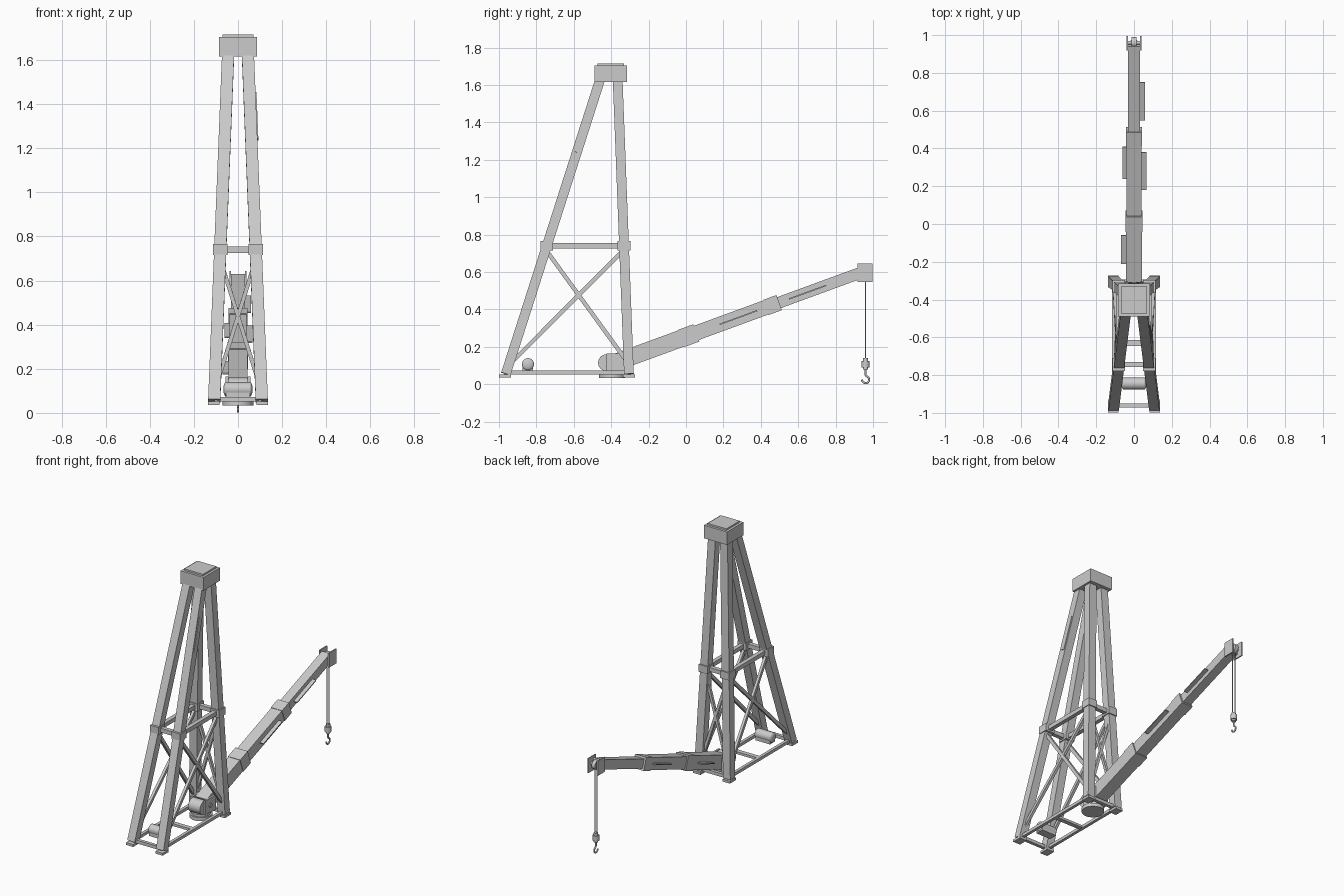
import bpy, math
from mathutils import Vector, Matrix

if "Cube" in bpy.data.objects:
    bpy.data.objects.remove(bpy.data.objects["Cube"])


def box(name, c, s, rx=0.0):
    bpy.ops.mesh.primitive_cube_add(size=1, location=c, rotation=(rx, 0, 0))
    o = bpy.context.object
    o.name = name
    o.scale = s
    return o


def beam(name, a, b, w, d):
    """Box from a to b: w is the width along x, d the other way."""
    a, b = Vector(a), Vector(b)
    z = (b - a).normalized()
    ref = Vector((1, 0, 0)) if abs(z.x) < 0.9 else Vector((0, 1, 0))
    y = z.cross(ref).normalized()
    x = y.cross(z)
    o = box(name, (0, 0, 0), (1, 1, 1))
    rot = Matrix((x, y, z)).transposed().to_4x4()
    o.matrix_world = (Matrix.Translation((a + b) / 2) @ rot
                      @ Matrix.Diagonal((w, d, (b - a).length, 1)))
    return o


def cyl(name, c, r, h, axis='Z', n=24):
    rot = {'X': (0, math.pi / 2, 0), 'Y': (math.pi / 2, 0, 0), 'Z': (0, 0, 0)}[axis]
    bpy.ops.mesh.primitive_cylinder_add(vertices=n, radius=r, depth=h, location=c, rotation=rot)
    o = bpy.context.object
    o.name = name
    bpy.ops.object.shade_smooth_by_angle()
    return o


def leg(front, side, z):
    t = (z - 0.05) / 1.57
    y = -0.965 + 0.503 * t if front else -0.305 - 0.06 * t
    return Vector((side * (0.108 - 0.063 * t), y, z))


# Mast legs, feet and collars
for front in (True, False):
    tag = "front" if front else "rear"
    for s in (-1, 1):
        beam(tag + "_leg", leg(front, s, 0.055), leg(front, s, 1.63), 0.055, 0.052)
        p = leg(front, s, 0.043)
        box(tag + "_foot", (s * 0.11, p.y, 0.043), (0.054, 0.064, 0.016))
        p = leg(front, s, 0.74)
        box(tag + "_collar", p, (0.066, 0.068, 0.05))
    # Cross beams between left and right
    for z, d, n in ((0.74, 0.028, "_tie_beam"), (0.062, 0.022, "_base_beam")):
        beam(tag + n, leg(front, -1, z), leg(front, 1, z), d, d)

# Side beams and braces
for s in (-1, 1):
    for z, d, n in ((0.74, 0.028, "side_tie_beam"), (0.062, 0.02, "base_rail")):
        beam(n, leg(True, s, z), leg(False, s, z), d, d)
    beam("side_brace", leg(True, s, 0.72), leg(False, s, 0.11), 0.018, 0.022)
    beam("side_brace", leg(True, s, 0.10), leg(False, s, 0.72), 0.018, 0.022)
    beam("rear_brace", leg(False, s, 0.10), leg(False, -s, 0.70), 0.018, 0.018)
box("base_cross_beam", (0, -0.63, 0.062), (0.2, 0.03, 0.016))

# Flat panel on the right front leg
a, b = leg(True, 1, 1.24), leg(True, 1, 1.45)
off = Vector((0.029, 0, 0))
beam("leg_panel", a + off, b + off, 0.006, 0.036)

# Mast cap
box("mast_cap", (0, -0.402, 1.66), (0.172, 0.174, 0.088))
box("mast_cap_plate", (0, -0.402, 1.709), (0.14, 0.142, 0.012))

# Winch
cyl("winch_drum", (0, -0.845, 0.107), 0.032, 0.11, 'X')
for s in (-1, 1):
    bpy.ops.mesh.primitive_uv_sphere_add(segments=24, ring_count=12, radius=0.032,
                                         location=(s * 0.054, -0.845, 0.107))
    o = bpy.context.object
    o.name = "winch_end"
    o.scale.x = 0.4
    bpy.ops.object.shade_smooth_by_angle()
box("winch_bed", (0, -0.845, 0.085), (0.11, 0.056, 0.03))

# Turntable and boom bracket
cyl("turntable", (0, -0.395, 0.045), 0.07, 0.024, n=32)
cyl("turntable_ring", (0, -0.395, 0.062), 0.06, 0.02, n=32)
for s in (-1, 1):
    box("boom_bracket", (s * 0.05, -0.37, 0.115), (0.012, 0.11, 0.1))
cyl("pivot_pin", (0, -0.375, 0.115), 0.014, 0.124, 'X', 16)
cyl("hoist_drum", (0, -0.425, 0.115), 0.045, 0.088, 'X')

# Telescopic boom, laid out by its y position along a sloping axis
SLOPE = 0.366


def on_boom(y, x=0.0, up=0.0):
    n = Vector((0, -SLOPE, 1)).normalized()
    return Vector((x, y, 0.254 + SLOPE * y)) + n * up


for n, y0, y1, w, d in (("boom_base", -0.38, 0.02, 0.086, 0.092),
                        ("boom_middle", 0.0, 0.47, 0.078, 0.080),
                        ("boom_tip", 0.44, 0.95, 0.062, 0.062),
                        ("boom_collar", -0.025, 0.055, 0.092, 0.098),
                        ("boom_collar", 0.425, 0.498, 0.084, 0.086)):
    beam(n, on_boom(y0), on_boom(y1), w, d)
# Narrow ledges along the boom sides
for y0, y1, s, w in ((0.55, 0.75, 1, 0.058), (0.18, 0.38, 1, 0.066),
                     (0.24, 0.41, -1, 0.062), (-0.21, -0.06, -1, 0.07)):
    xm = s * (w + 0.025) / 2
    beam("boom_ledge", on_boom(y0, xm), on_boom(y1, xm), w - 0.025, 0.007)

# Boom head with sheave
for s in (-1, 1):
    box("head_cheek", (s * 0.035, 0.957, 0.595), (0.008, 0.078, 0.098))
cyl("sheave", (0, 0.96, 0.598), 0.03, 0.024, 'X')
cyl("sheave_pin", (0, 0.96, 0.598), 0.01, 0.074, 'X', 12)

# Cables and hook block
for s in (-1, 1):
    cyl("cable", (s * 0.009, 0.96, 0.365), 0.0032, 0.48, n=8)
cyl("hook_block", (0, 0.96, 0.107), 0.021, 0.034, n=16)
cyl("hook_block_top", (0, 0.96, 0.13), 0.014, 0.02, n=16)
cyl("hook_block_base", (0, 0.96, 0.085), 0.014, 0.014, n=16)

# Hook
pts = [(0.96, 0.085), (0.96, 0.05)]
for i in range(11):
    t = math.radians(75 - i * 25.5)
    pts.append((0.96 + 0.019 * math.cos(t), 0.0245 + 0.019 * math.sin(t)))
cu = bpy.data.curves.new("hook", 'CURVE')
cu.dimensions = '3D'
cu.bevel_depth = 0.0055
cu.bevel_resolution = 2
cu.use_fill_caps = True
sp = cu.splines.new('POLY')
sp.points.add(len(pts) - 1)
for q, (y, z) in zip(sp.points, pts):
    q.co = (0, y, z, 1)
bpy.context.collection.objects.link(bpy.data.objects.new("hook", cu))
